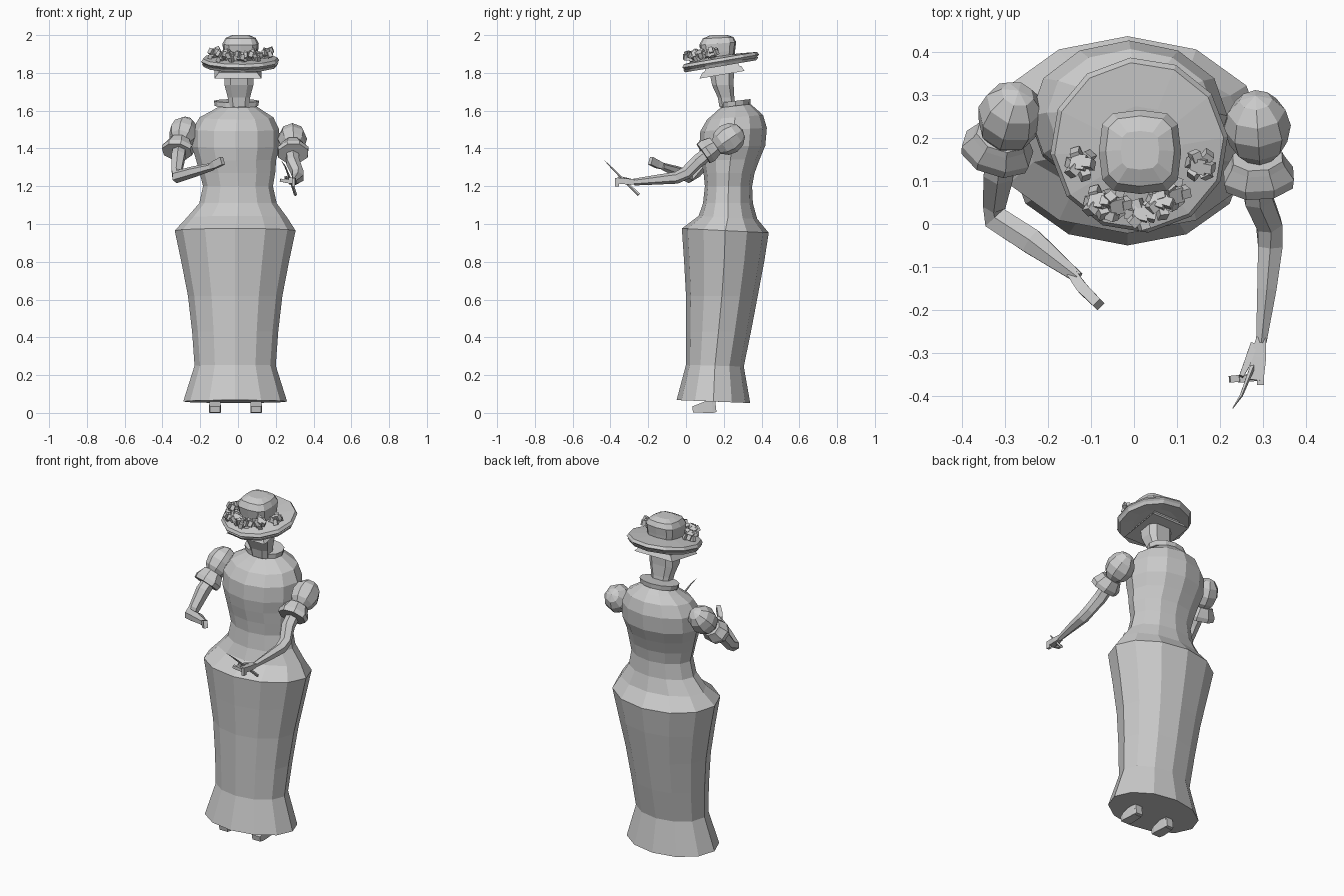
import bpy, bmesh, math, random
from mathutils import Vector, Matrix, Euler

random.seed(4)


def finish(name, bm):
    bmesh.ops.recalc_face_normals(bm, faces=bm.faces)
    me = bpy.data.meshes.new(name)
    bm.to_mesh(me)
    bm.free()
    ob = bpy.data.objects.new(name, me)
    bpy.context.collection.objects.link(ob)
    return ob


def skin(name, rings):
    """Bridge rings of points and cap both ends."""
    bm = bmesh.new()
    vs = [[bm.verts.new(p) for p in r] for r in rings]
    n = len(vs[0])
    for a, b in zip(vs, vs[1:]):
        for i in range(n):
            j = (i + 1) % n
            bm.faces.new((a[i], a[j], b[j], b[i]))
    bm.faces.new(vs[0])
    bm.faces.new(vs[-1])
    return finish(name, bm)


def loft(name, rows, n=12, power=1.0, turn=0.0):
    """Rows: x centre, y centre, z, x radius, y radius, slope of z along y."""
    rings = []
    for cx, cy, z, rx, ry, sl in rows:
        ring = []
        for i in range(n):
            a = turn + math.tau * i / n
            c, s = math.cos(a), math.sin(a)
            dx = rx * math.copysign(abs(c) ** power, c)
            dy = ry * math.copysign(abs(s) ** power, s)
            ring.append((cx + dx, cy + dy, z + sl * dy))
        rings.append(ring)
    return skin(name, rings)


def tube(name, pts, n=6):
    """Points: (position, side radius, upright radius)."""
    P = [Vector(p[0]) for p in pts]
    rings = []
    for k, (_, ru, rv) in enumerate(pts):
        t = (P[min(k + 1, len(P) - 1)] - P[max(k - 1, 0)]).normalized()
        u = t.cross(Vector((0, 0, 1))).normalized()
        v = u.cross(t)
        rings.append([P[k] + u * ru * math.cos(a) + v * rv * math.sin(a)
                      for a in (math.tau * (i + .5) / n for i in range(n))])
    return skin(name, rings)


def box(bm, loc, size, rot=(0, 0, 0)):
    m = Matrix.Translation(loc) @ Euler(rot).to_matrix().to_4x4() @ Matrix.Diagonal((*size, 1))
    bmesh.ops.create_cube(bm, size=1, matrix=m)


# Long skirt
loft("skirt", [(-.015, .145, .06, .275, .195, -.04), (-.015, .153, .25, .215, .153, -.03),
               (-.015, .172, .43, .228, .172, 0), (-.015, .19, .62, .25, .19, 0),
               (-.015, .202, .8, .285, .212, 0), (-.015, .208, .965, .32, .23, -.05)])

# Bodice with peplum
loft("bodice", [(-.015, .208, .965, .32, .23, -.05), (-.005, .222, 1.035, .265, .155, -.05),
                (0, .222, 1.11, .205, .132, 0), (0, .225, 1.2, .185, .125, 0),
                (-.003, .228, 1.27, .2, .135, 0), (-.01, .235, 1.34, .212, .155, .02),
                (-.012, .245, 1.41, .232, .175, .03), (-.012, .252, 1.5, .23, .176, .05),
                (-.008, .26, 1.565, .195, .148, .08), (-.003, .262, 1.6, .135, .108, .1),
                (0, .262, 1.625, .095, .08, .12)])

# Collar, neck and head
loft("collar", [(-.008, .262, 1.625, .115, .078, .12), (-.008, .262, 1.652, .12, .08, .12)])
loft("neck_and_head", [(.005, .22, 1.62, .055, .045, 0), (.005, .212, 1.67, .062, .046, 0),
                       (.005, .195, 1.735, .08, .06, 0), (.005, .187, 1.83, .082, .07, 0)],
     n=8, power=.6, turn=math.pi / 8)

# Stepped hair under the hat
for i, (z, r) in enumerate(((1.79, .13), (1.815, .105))):
    loft(f"hair_layer_{i + 1}", [(-.0, .19, z, r * 1.36, r * 1.3, .17),
                                 (.0, .19, z + .03, r * 1.1, r * 1.1, .17)],
         n=4, turn=math.pi / 4)

# Hat brim, upper and lower sheets
loft("hat_underbrim", [(.01, .19, 1.845, .12, .12, .18), (.012, .184, 1.835, .195, .19, .17),
                       (.012, .184, 1.85, .203, .2, .17)], n=12, turn=.1)
loft("hat_brim", [(.012, .184, 1.85, .195, .19, .17), (.012, .184, 1.862, .208, .205, .17),
                  (.012, .182, 1.878, .198, .195, .17), (.014, .175, 1.888, .1, .1, .15)],
     n=12, turn=.1)

# Hat crown
loft("hat_crown", [(.014, .172, 1.87, .085, .085, .15), (.014, .17, 1.91, .092, .09, .1),
                   (.014, .168, 1.955, .096, .098, .08), (.014, .17, 1.985, .08, .082, .05),
                   (.014, .172, 2.0, .045, .045, .02)], n=12, power=.6)

# Flowers round the front of the crown
for i, (x, y) in enumerate(((-.125, .14), (-.082, .05), (-.045, .045), (.015, .022),
                            (.062, .05), (.092, .07), (.155, .138))):
    bm = bmesh.new()
    z = 1.885 + .17 * (y - .18) + .028
    rot = Euler([random.uniform(-.5, .5) for _ in range(3)])
    box(bm, (x, y, z), (.036, .036, .04), rot)
    for k in range(6):
        a = math.tau * k / 6
        off = Vector((math.cos(a) * .024, math.sin(a) * .024, .008 * (-1) ** k))
        off.rotate(rot)
        box(bm, Vector((x, y, z)) + off, (.022, .022, .03), (rot.x, rot.y, rot.z + a))
    finish(f"hat_flower_{i + 1}", bm)


# Puffed sleeves with flared cuffs
def sleeve(side, centre, axis, cuff, size):
    d = Vector(axis).normalized()
    q = d.to_track_quat('Z', 'Y').to_matrix().to_4x4()
    bm = bmesh.new()
    bmesh.ops.create_uvsphere(bm, u_segments=8, v_segments=6, radius=1,
                              matrix=Matrix.Translation(centre) @ q @ Matrix.Diagonal((*size, 1)))
    finish(f"{side}_puff_sleeve", bm)
    c = Vector(cuff)
    tube(f"{side}_cuff", [(c - d * .035, .062, .055), (c - d * .02, .068, .06),
                          (c + d * .015, .088, .07), (c + d * .04, .084, .066)], n=8)


sleeve("right", (-.288, .25, 1.485), (-.2, -.65, -.7), (-.315, .185, 1.41), (.078, .078, .092))
sleeve("left", (.288, .225, 1.45), (.05, -.8, -.55), (.29, .125, 1.395), (.078, .082, .09))

# Arms and hands
tube("right_arm", [((-.305, .2, 1.42), .036, .036), ((-.315, .12, 1.36), .04, .04),
                   ((-.325, .05, 1.275), .03, .034), ((-.325, .015, 1.25), .034, .034),
                   ((-.24, -.04, 1.275), .034, .03), ((-.13, -.125, 1.305), .015, .02)])
tube("right_hand", [((-.145, -.115, 1.302), .016, .02), ((-.12, -.15, 1.315), .018, .028),
                    ((-.082, -.188, 1.335), .016, .03)], n=4)
tube("left_arm", [((.285, .15, 1.4), .036, .036), ((.29, .06, 1.33), .038, .036),
                  ((.315, -.0, 1.27), .034, .034), ((.318, -.05, 1.245), .033, .032),
                  ((.31, -.15, 1.235), .026, .026), ((.297, -.275, 1.222), .014, .018)])
tube("left_hand", [((.297, -.265, 1.223), .016, .018), ((.29, -.31, 1.225), .026, .022),
                   ((.285, -.365, 1.23), .024, .022)], n=4)
tube("left_thumb", [((.28, -.28, 1.228), .012, .012), ((.262, -.33, 1.24), .011, .011),
                    ((.25, -.355, 1.25), .007, .007)], n=4)
bm = bmesh.new()
for x in (.24, .262):
    box(bm, (x + .005, -.36, 1.228), (.045, .016, .016), (0, .2, .1))
box(bm, (.295, -.365, 1.222), (.016, .022, .045))
finish("left_fingers", bm)

# Slim brush in the left hand
tube("brush", [((.305, -.25, 1.155), .009, .009), ((.285, -.31, 1.215), .008, .008),
               ((.25, -.4, 1.305), .004, .004), ((.23, -.43, 1.335), .001, .001)], n=5)

# Shoes
for side, x in (("right", -.122), ("left", .096)):
    tube(f"{side}_shoe", [((x, .035, .018), .038, .022), ((x, .06, .022), .044, .03),
                          ((x, .1, .03), .04, .042), ((x, .14, .032), .036, .044),
                          ((x, .158, .034), .03, .042)], n=4)
    loft(f"{side}_ankle", [(x, .125, .0, .033, .03, 0), (x, .13, .1, .034, .034, 0)],
         n=4, turn=math.pi / 4)
